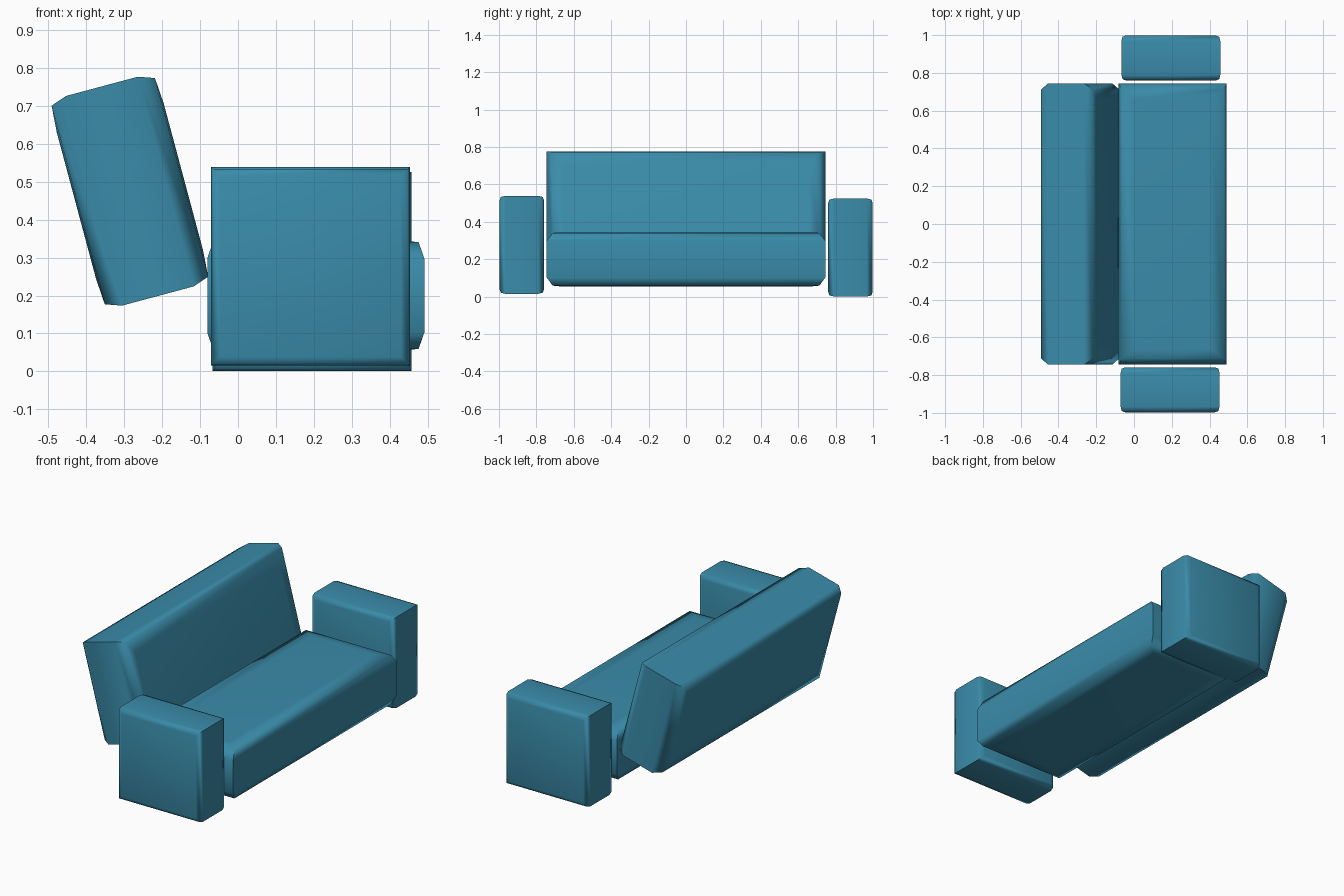
import bpy, bmesh, math

if "Cube" in bpy.data.objects:
    bpy.data.objects.remove(bpy.data.objects["Cube"])

teal = bpy.data.materials.new("teal fabric")
teal.diffuse_color = (0.042, 0.262, 0.402, 1.0)
teal.use_nodes = True
teal.node_tree.nodes["Principled BSDF"].inputs["Base Color"].default_value = teal.diffuse_color


def cushion(name, rings, location, rotation=(0, 0, 0)):
    """Stack rectangles (half x, half y, height); the rings are mirrored below."""
    levels = [(x, y, -h) for x, y, h in rings] + list(reversed(rings))
    bm = bmesh.new()
    loops = [[bm.verts.new((sx * x, sy * y, h))
              for sx, sy in ((-1, -1), (1, -1), (1, 1), (-1, 1))]
             for x, y, h in levels]
    for a, b in zip(loops, loops[1:]):
        for i in range(4):
            j = (i + 1) % 4
            bm.faces.new((a[i], a[j], b[j], b[i]))
    bm.faces.new(loops[0][::-1])
    bm.faces.new(loops[-1])
    bmesh.ops.recalc_face_normals(bm, faces=bm.faces)
    mesh = bpy.data.meshes.new(name)
    bm.to_mesh(mesh)
    bm.free()
    mesh.materials.append(teal)
    obj = bpy.data.objects.new(name, mesh)
    obj.location = location
    obj.rotation_euler = rotation
    bpy.context.collection.objects.link(obj)
    bpy.ops.object.select_all(action='DESELECT')
    obj.select_set(True)
    bpy.context.view_layer.objects.active = obj
    bpy.ops.object.shade_smooth_by_angle(angle=math.radians(75))
    return obj


# Seat and leaning backrest share one softly bevelled shape
pad = [(0.20, 0.66, 0.146), (0.271, 0.713, 0.141), (0.286, 0.745, 0.098)]
cushion("seat", pad, (0.205, 0, 0.20))
cushion("backrest", pad, (-0.285, 0, 0.475), (0, math.radians(-105), 0))

# Armrests, one sitting slightly lower than the other
arm = [(0.238, 0.238, 0.119), (0.256, 0.256, 0.112), (0.262, 0.262, 0.088)]
quarter = (math.radians(90), 0, 0)
cushion("left_armrest", arm, (0.191, -0.878, 0.277), quarter)
cushion("right_armrest", arm, (0.195, 0.879, 0.263), quarter)
